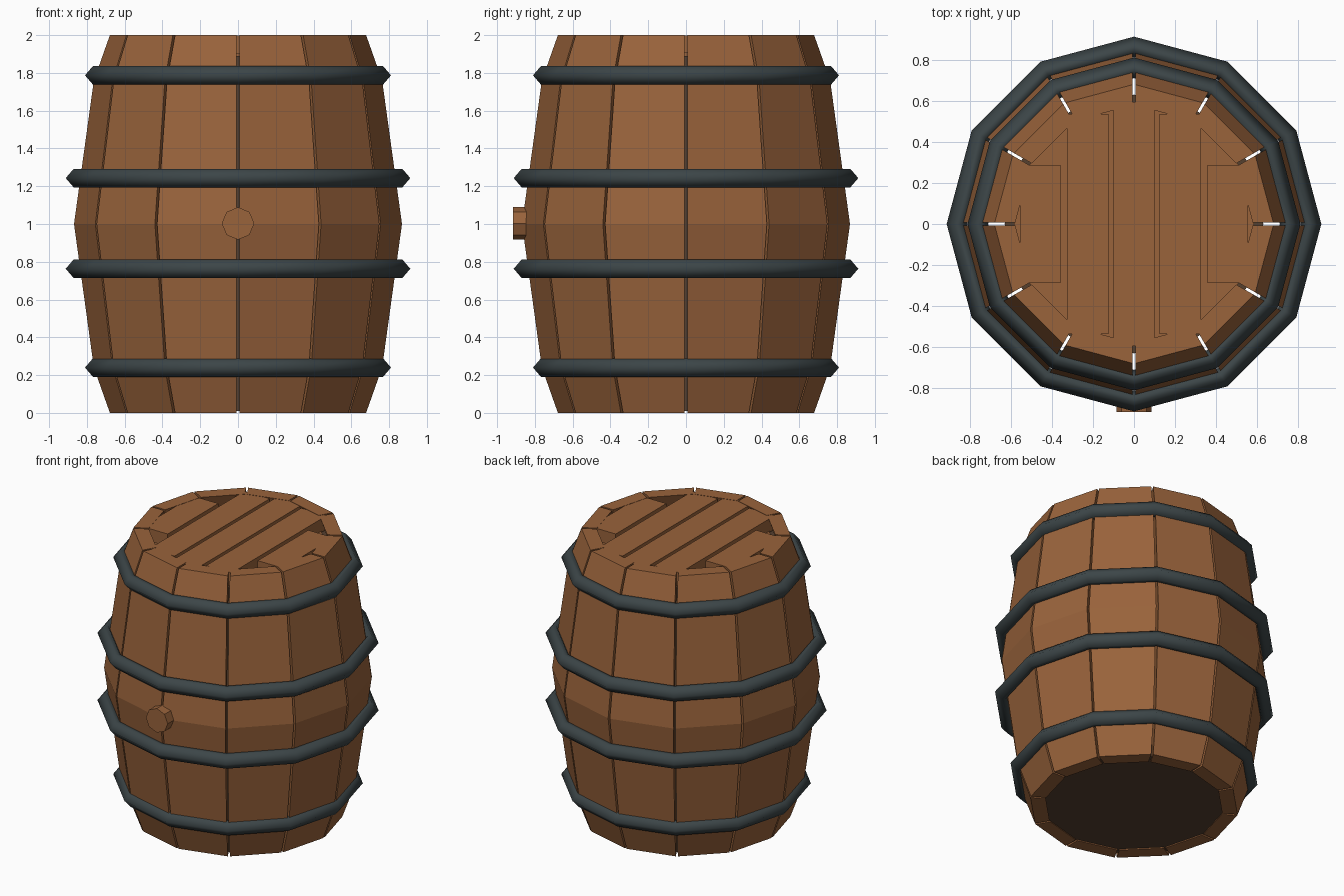
import bpy, bmesh, math
from mathutils import Matrix, Vector

if "Cube" in bpy.data.objects:
    bpy.data.objects.remove(bpy.data.objects["Cube"])

SIDES = 12
STEP = 2 * math.pi / SIDES


def material(name, rgb):
    m = bpy.data.materials.new(name)
    m.diffuse_color = (*rgb, 1)
    m.use_nodes = True
    m.node_tree.nodes["Principled BSDF"].inputs["Base Color"].default_value = m.diffuse_color
    return m


WOOD = material("oak_wood", (0.32, 0.125, 0.044))
IRON = material("dark_iron", (0.045, 0.06, 0.064))
DARK = material("dark_inside", (0.09, 0.05, 0.028))


def finish(bm, name, mat, smooth=False):
    bmesh.ops.recalc_face_normals(bm, faces=bm.faces)
    mesh = bpy.data.meshes.new(name)
    bm.to_mesh(mesh)
    bm.free()
    mesh.materials.append(mat)
    mesh.polygons.foreach_set("use_smooth", [smooth] * len(mesh.polygons))
    obj = bpy.data.objects.new(name, mesh)
    bpy.context.collection.objects.link(obj)
    return obj


def bridge(bm, a, b):
    """Join two closed loops of vertices with quads."""
    for i in range(len(a)):
        j = (i + 1) % len(a)
        bm.faces.new((a[i], a[j], b[j], b[i]))


def prism(name, mat, sides, radius, z0, z1):
    bm = bmesh.new()
    loops = [[bm.verts.new((radius * math.cos(2 * math.pi * i / sides),
                            radius * math.sin(2 * math.pi * i / sides), z))
              for i in range(sides)] for z in (z0, z1)]
    bridge(bm, *loops)
    for loop in loops:
        bm.faces.new(loop)
    return finish(bm, name, mat)


# Staves: bulging boards with a narrow open seam between neighbours
OUTER = [(0.68, 0), (0.765, 0.24), (0.87, 1), (0.765, 1.76), (0.68, 2)]
THICK, GAP = 0.10, 0.007
section = OUTER + [(r - THICK, z) for r, z in reversed(OUTER)]
n = len(OUTER)
bm = bmesh.new()
for k in range(SIDES):
    turn = Matrix.Rotation((k + 0.5) * STEP, 3, 'Z')
    ends = []
    for side in (-1, 1):
        ends.append([bm.verts.new(turn @ Vector((
            r * math.cos(STEP / 2),
            side * (r * math.sin(STEP / 2) - GAP), z))) for r, z in section])
    bridge(bm, *ends)
    for e in ends:
        for i in range(n - 1):
            bm.faces.new((e[i], e[i + 1], e[-2 - i], e[-1 - i]))
finish(bm, "staves", WOOD)

# Dark core behind the seams, also seen as the bottom
prism("inner_core", DARK, SIDES, 0.63, 0.01, 1.89)

# Lid: a recessed disc with five boards on it
prism("lid_base", WOOD, SIDES, 0.585, 1.88, 1.91)
bm = bmesh.new()
for x, width, length in ((0, 0.20, 1.19), (-0.225, 0.20, 1.07), (0.225, 0.20, 1.07),
                         (-0.455, 0.20, 0.57), (0.455, 0.20, 0.57)):
    bmesh.ops.create_cube(bm, size=1, matrix=Matrix.Translation((x, 0, 1.949))
                          @ Matrix.Diagonal((width, length, 0.098, 1)))
finish(bm, "lid_boards", WOOD)

# Iron hoops: six-sided section swept around the barrel
for name, z, radius in (("bottom_hoop", 0.24, 0.81), ("lower_hoop", 0.763, 0.912),
                        ("upper_hoop", 1.243, 0.912), ("top_hoop", 1.787, 0.81)):
    shape = [(0, 0), (-0.042, 0.049), (-0.07, 0.049),
             (-0.1, 0), (-0.07, -0.049), (-0.042, -0.049)]
    bm = bmesh.new()
    rings = [[bm.verts.new(((radius + dr) * math.cos(k * STEP),
                            (radius + dr) * math.sin(k * STEP), z + dz))
              for dr, dz in shape] for k in range(SIDES)]
    for k in range(SIDES):
        bridge(bm, rings[k], rings[(k + 1) % SIDES])
    finish(bm, name, IRON, smooth=True)

# Bung plug on the front
plug = prism("bung_plug", WOOD, 8, 0.086, 0.0, 0.095)
plug.data.transform(Matrix.Translation((0, -0.82, 1.003)) @ Matrix.Rotation(math.pi / 2, 4, 'X'))
